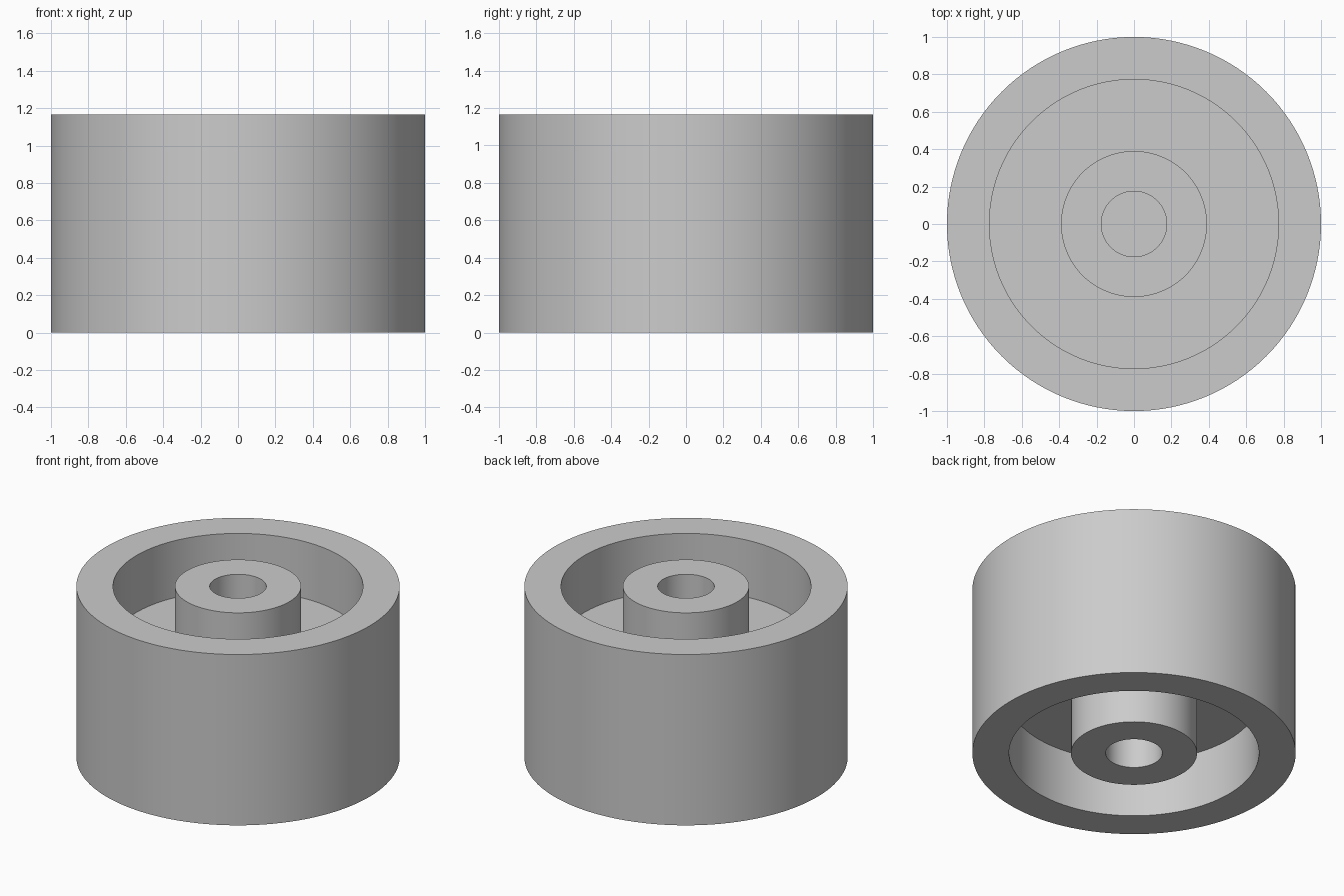
import bpy, bmesh, math

cube = bpy.data.objects.get("Cube")
if cube:
    bpy.data.objects.remove(cube, do_unlink=True)

HEIGHT = 1.166
RECESS = HEIGHT / 3          # depth of the recess on each end
RIM_OUTER, RIM_INNER = 1.0, 0.773
HUB_OUTER, HUB_BORE = 0.39, 0.175
SEGMENTS = 128

# Plain grey material
grey = bpy.data.materials.new("plain_grey")
grey.use_nodes = True
colour = (0.6, 0.6, 0.6, 1)
grey.diffuse_color = colour
grey.node_tree.nodes["Principled BSDF"].inputs["Base Color"].default_value = colour

# Half profile from the blind bore out to the rim, mirrored for the underside
top, floor = HEIGHT, HEIGHT - RECESS
upper = [(0, floor), (HUB_BORE, floor), (HUB_BORE, top), (HUB_OUTER, top),
         (HUB_OUTER, floor), (RIM_INNER, floor), (RIM_INNER, top), (RIM_OUTER, top)]
profile = upper + [(r, HEIGHT - z) for r, z in reversed(upper)]

# Turn the profile into the wheel body
bm = bmesh.new()
verts = [bm.verts.new((r, 0, z)) for r, z in profile]
edges = [bm.edges.new(pair) for pair in zip(verts, verts[1:])]
bmesh.ops.spin(bm, geom=verts + edges, cent=(0, 0, 0), axis=(0, 0, 1),
               angle=math.tau, steps=SEGMENTS, use_duplicate=False)
bmesh.ops.remove_doubles(bm, verts=bm.verts, dist=0.0001)
bmesh.ops.recalc_face_normals(bm, faces=bm.faces)
mesh = bpy.data.meshes.new("wheel_body")
bm.to_mesh(mesh)
bm.free()
mesh.materials.append(grey)

wheel = bpy.data.objects.new("wheel_body", mesh)
bpy.context.collection.objects.link(wheel)
bpy.ops.object.select_all(action="DESELECT")
wheel.select_set(True)
bpy.context.view_layer.objects.active = wheel
bpy.ops.object.shade_smooth_by_angle(angle=math.radians(30))
